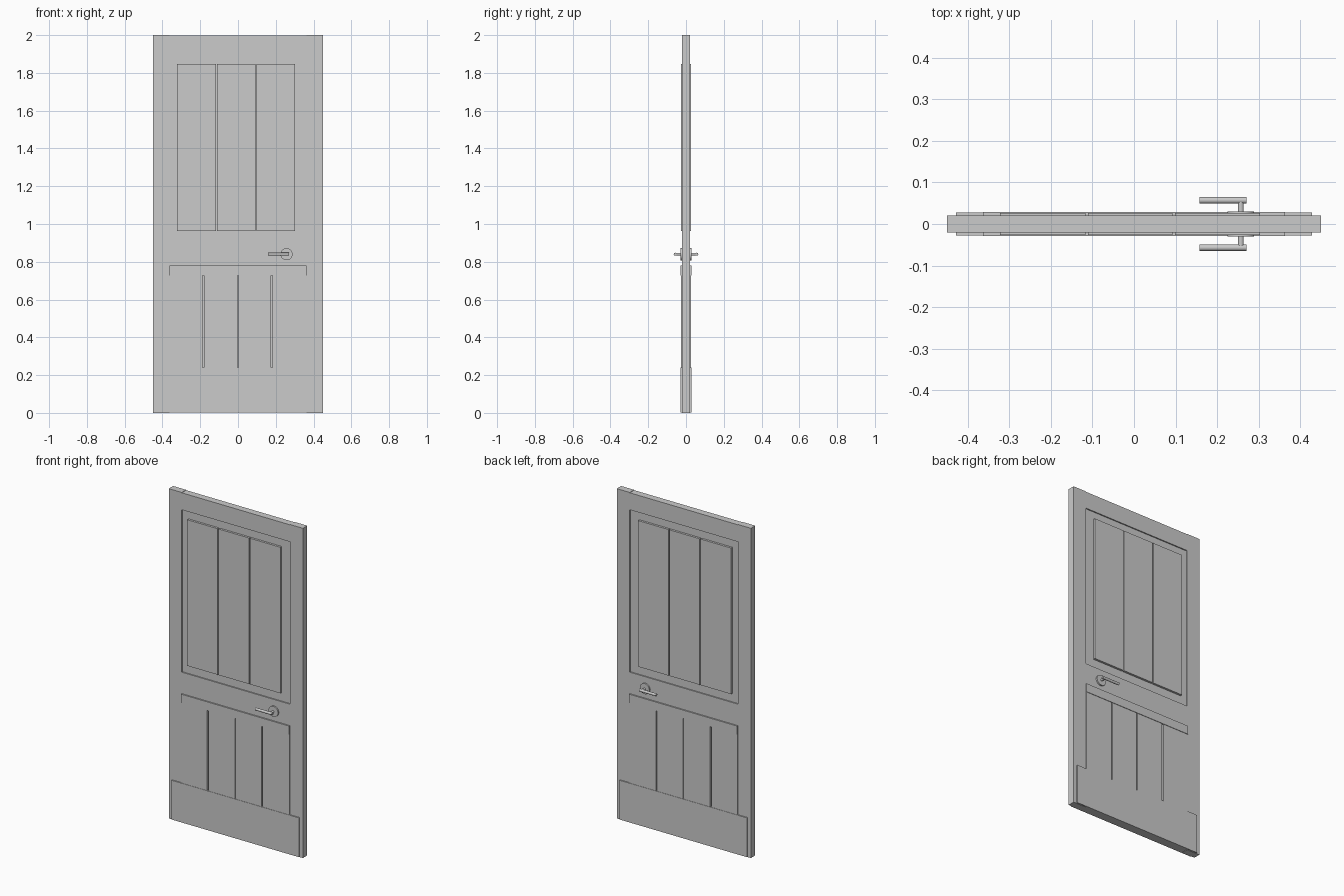
import bpy, bmesh, math
from mathutils import Matrix

if "Cube" in bpy.data.objects:
    bpy.data.objects.remove(bpy.data.objects["Cube"])


def box(name, x0, x1, y0, y1, z0, z1):
    """Axis-aligned box given by its limits."""
    bm = bmesh.new()
    m = Matrix.Translation(((x0 + x1) / 2, (y0 + y1) / 2, (z0 + z1) / 2)) @ \
        Matrix.Diagonal((x1 - x0, y1 - y0, z1 - z0, 1))
    bmesh.ops.create_cube(bm, size=1, matrix=m)
    return finish(name, bm)


def rod(name, centre, radius, length, axis):
    """Cylinder along the x or y axis, smooth round the side."""
    bm = bmesh.new()
    turn = Matrix.Rotation(math.pi / 2, 4, 'Y' if axis == 'x' else 'X')
    bmesh.ops.create_cone(bm, cap_ends=True, segments=24, radius1=radius,
                          radius2=radius, depth=length,
                          matrix=Matrix.Translation(centre) @ turn)
    for f in bm.faces:
        f.smooth = len(f.verts) == 4
    for e in bm.edges:
        e.smooth = all(f.smooth for f in e.link_faces)
    return finish(name, bm)


def finish(name, bm):
    me = bpy.data.meshes.new(name)
    bm.to_mesh(me)
    bm.free()
    ob = bpy.data.objects.new(name, me)
    bpy.context.collection.objects.link(ob)
    return ob


T = 0.021        # half thickness of the frame
IN = 0.363       # inner edge of the stiles
CORE = 0.014     # half thickness of the recessed core

# Frame: two stiles and three rails around a recessed core
box("left_stile", -0.45, -IN, -T, T, 0, 2)
box("right_stile", IN, 0.45, -T, T, 0, 2)
for name, z0, z1 in (("bottom_rail", 0.002, 0.24), ("lock_rail", 0.78, 0.91),
                     ("top_rail", 1.895, 1.998)):
    box(name, -IN, IN, -T, T, z0, z1)
box("upper_core", -IN, IN, -CORE, CORE, 0.91, 1.895)
box("lower_core", -IN, IN, -CORE, CORE, 0.24, 0.78)

# Three raised upper boards, standing proud on both faces
for i, (a, b) in enumerate(((-0.322, -0.117), (-0.111, 0.093), (0.099, 0.303))):
    box(f"upper_board_{i + 1}", a, b, -0.027, 0.027, 0.962, 1.848)

# Four lower boards with narrow grooves between them
for i, (a, b) in enumerate(((-IN, -0.189), (-0.180, -0.003),
                            (0.003, 0.176), (0.182, IN))):
    box(f"lower_board_{i + 1}", a, b, -0.026, 0.026, 0.24, 0.73)

# Raised moulding above the lower boards, and the kick plate
box("lower_moulding", -IN, IN, -0.029, 0.029, 0.728, 0.78)
box("kick_plate", -0.428, 0.428, -0.028, 0.028, 0.002, 0.24)

# Lever handles, one on each face
HX, HZ = 0.257, 0.84
for side, s in (("front", -1), ("back", 1)):
    rod(f"{side}_rosette", (HX, s * 0.025, HZ), 0.032, 0.01, 'y')
    rod(f"{side}_spindle", (HX, s * 0.04, HZ), 0.007, 0.034, 'y')
    rod(f"{side}_lever", (0.2145, s * 0.057, HZ), 0.008, 0.113, 'x')
